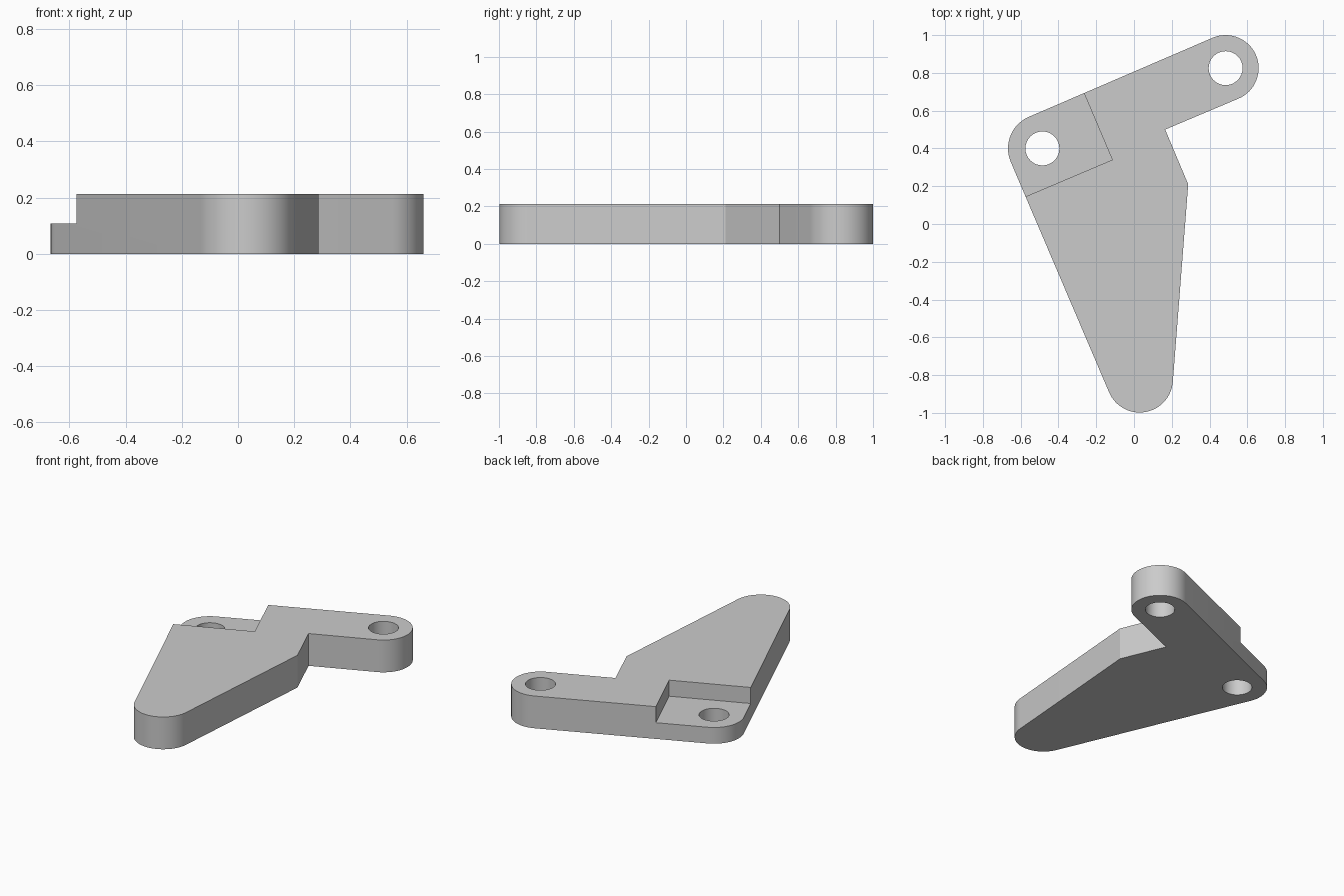
import bpy
import bmesh
from math import cos, sin, radians
from mathutils import Vector

cube = bpy.data.objects.get("Cube")
if cube:
    bpy.data.objects.remove(cube)

HEIGHT = 0.213
STEP = 0.107
TILT = 23  # direction of the crossbar in degrees
LEFT_BOSS = Vector((-0.485, 0.40))
RIGHT_BOSS = Vector((0.485, 0.825))
TOE = Vector((0.03, -0.822))

grey = bpy.data.materials.new("grey")
grey.use_nodes = True
grey.diffuse_color = (0.6, 0.6, 0.6, 1)
grey.node_tree.nodes["Principled BSDF"].inputs["Base Color"].default_value = (0.6, 0.6, 0.6, 1)


def arc(center, radius, start, end, steps):
    angles = [radians(start + (end - start) * i / steps) for i in range(steps + 1)]
    return [center + radius * Vector((cos(a), sin(a))) for a in angles]


def prism(name, outline, bottom, top):
    bm = bmesh.new()
    face = bm.faces.new([bm.verts.new((p.x, p.y, bottom)) for p in outline])
    extruded = bmesh.ops.extrude_face_region(bm, geom=[face])["geom"]
    for v in extruded:
        if isinstance(v, bmesh.types.BMVert):
            v.co.z = top
    bmesh.ops.recalc_face_normals(bm, faces=bm.faces)
    mesh = bpy.data.meshes.new(name)
    bm.to_mesh(mesh)
    bm.free()
    mesh.materials.append(grey)
    obj = bpy.data.objects.new(name, mesh)
    bpy.context.collection.objects.link(obj)
    return obj


# Bracket body: rounded crossbar ends, an inside corner and a tapering leg
outline = arc(RIGHT_BOSS, 0.175, TILT - 90, TILT + 90, 32)
outline += arc(LEFT_BOSS, 0.182, TILT + 90, TILT + 180, 20)
outline += arc(TOE, 0.176, TILT + 180, 355.5, 28)
outline += [Vector((0.287, 0.21)), Vector((0.165, 0.50))]
body = prism("bracket_body", outline, 0, HEIGHT)

# Bolt holes and the stepped recess around the left one
cutters = [prism("hole_cutter", arc(c, 0.09, 0, 348.75, 31), -0.1, 0.4)
           for c in (LEFT_BOSS, RIGHT_BOSS)]
along = Vector((cos(radians(TILT)), sin(radians(TILT))))
across = Vector((-along.y, along.x))
corner = Vector((-0.115, 0.34))
recess = [corner, corner + across, corner + across - along, corner - along]
cutters.append(prism("recess_cutter", recess, STEP, 0.4))

bpy.context.view_layer.objects.active = body
for cutter in cutters:
    cutter.hide_render = True
    mod = body.modifiers.new("cut", 'BOOLEAN')
    mod.operation = 'DIFFERENCE'
    mod.solver = 'EXACT'
    mod.object = cutter
    bpy.ops.object.modifier_apply(modifier=mod.name)
    bpy.data.objects.remove(cutter)

bpy.ops.object.select_all(action='DESELECT')
body.select_set(True)
bpy.ops.object.shade_smooth_by_angle(angle=radians(20))
